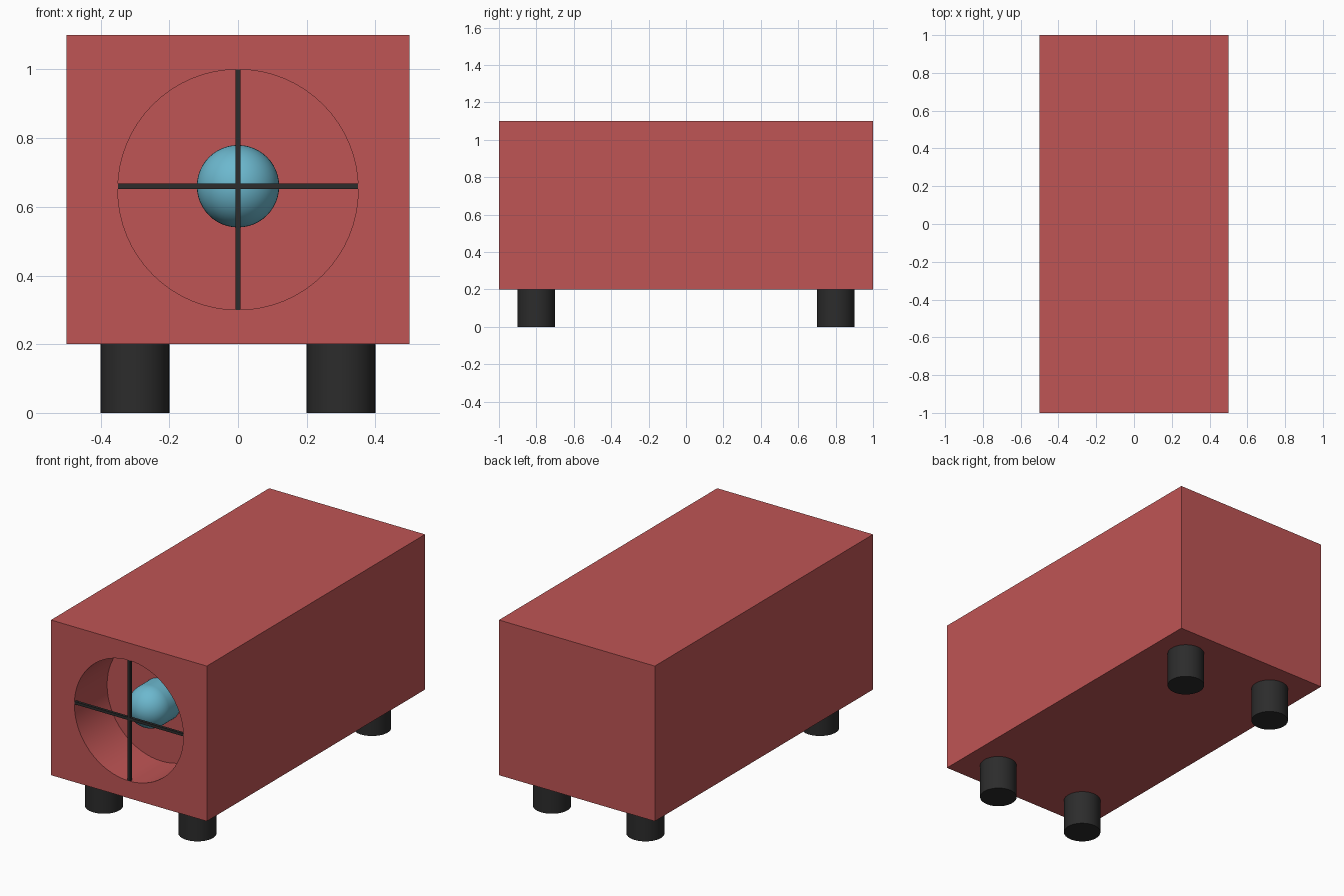
import bpy
from math import pi

if "Cube" in bpy.data.objects:
    bpy.data.objects.remove(bpy.data.objects["Cube"])


def material(name, rgb):
    m = bpy.data.materials.new(name)
    m.diffuse_color = (*rgb, 1)
    m.use_nodes = True
    m.node_tree.nodes["Principled BSDF"].inputs["Base Color"].default_value = m.diffuse_color
    return m


RED = material("red", (0.52, 0.09, 0.09))
DARK = material("dark", (0.025, 0.025, 0.025))
BLUE = material("blue", (0.15, 0.48, 0.62))


def finish(name, mat, smooth=False):
    ob = bpy.context.object
    ob.name = name
    if mat:
        ob.data.materials.append(mat)
    if smooth:
        bpy.ops.object.shade_smooth_by_angle()
    return ob


def box(name, loc, size, mat):
    bpy.ops.mesh.primitive_cube_add(size=1, location=loc)
    bpy.context.object.scale = size
    bpy.ops.object.transform_apply(location=False, rotation=False)
    return finish(name, mat)


def cylinder(name, loc, r, depth, mat, along_y=False, sides=48):
    bpy.ops.mesh.primitive_cylinder_add(
        vertices=sides, radius=r, depth=depth, location=loc,
        rotation=(pi / 2 if along_y else 0, 0, 0))
    return finish(name, mat, True)


# Body with a round recess in the front face
body = box("body", (0, 0, 0.65), (1, 2, 0.9), RED)
cutter = cylinder("recess_cutter", (0, -1, 0.65), 0.35, 0.6, RED, True, 64)
cut = body.modifiers.new("recess", "BOOLEAN")
cut.operation = "DIFFERENCE"
cut.solver = "EXACT"
cut.object = cutter
bpy.context.view_layer.objects.active = body
bpy.ops.object.modifier_apply(modifier=cut.name)
bpy.data.objects.remove(cutter)
bpy.ops.object.select_all(action="DESELECT")
body.select_set(True)
bpy.ops.object.shade_smooth_by_angle()

# Cross bars over the recess opening
box("vertical_bar", (0, -0.992, 0.65), (0.016, 0.016, 0.7), DARK)
box("horizontal_bar", (0, -0.992, 0.66), (0.7, 0.016, 0.016), DARK)

# Round-nosed hub on the recess floor
cylinder("hub_shaft", (0, -0.745, 0.66), 0.12, 0.11, BLUE, True)
bpy.ops.mesh.primitive_uv_sphere_add(segments=48, ring_count=24, radius=0.12,
                                     location=(0, -0.8, 0.66), rotation=(pi / 2, 0, 0))
finish("hub_nose", BLUE, True)

# Four feet
for sx, side in ((-1, "left"), (1, "right")):
    for sy, end in ((-1, "front"), (1, "back")):
        cylinder(f"{end}_{side}_foot", (0.3 * sx, 0.8 * sy, 0.1), 0.1, 0.2, DARK)
